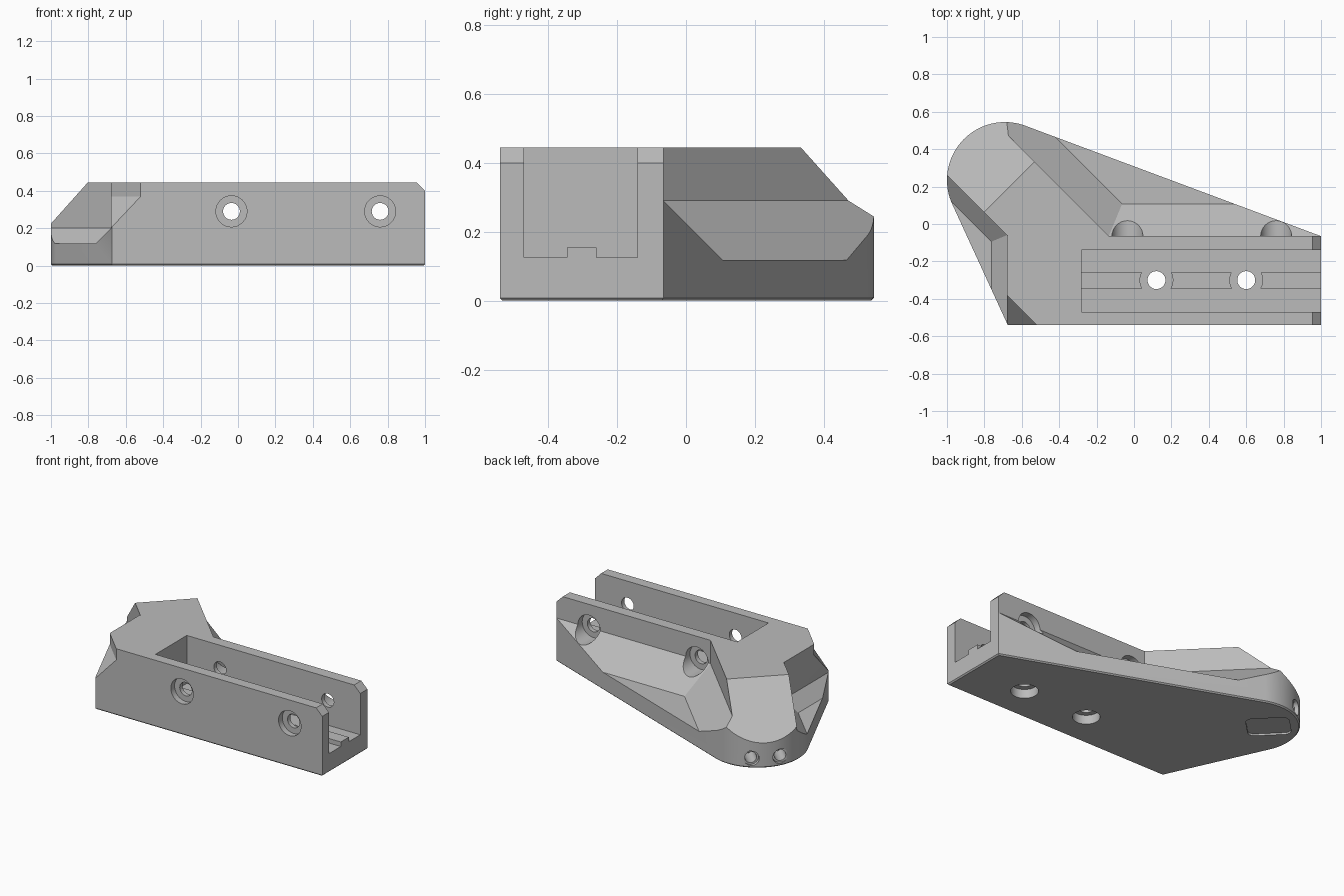
import bpy, bmesh, math
from mathutils import Vector

if "Cube" in bpy.data.objects:
    bpy.data.objects.remove(bpy.data.objects["Cube"], do_unlink=True)

H, R2 = 0.445, math.sqrt(0.5)

grey = bpy.data.materials.new("plain grey")
grey.use_nodes = True
grey.diffuse_color = (0.5, 0.5, 0.5, 1)
grey.node_tree.nodes["Principled BSDF"].inputs["Base Color"].default_value = (0.5, 0.5, 0.5, 1)

# Extrusion frames: (profile u, profile v, depth t) -> world
def along_x(u, v, t): return Vector((t, u, v))
def along_y(u, v, t): return Vector((u, t, v))
def along_z(u, v, t): return Vector((u, v, t))
def along_arm(u, v, t): return Vector(((u - t) * R2, (u + t) * R2, v))
def across_arm(u, v, t): return Vector(((t - u) * R2, (t + u) * R2, v))


def prism(name, pts, frame, a, b, bevel=0):
    """Extrude a profile from depth a to depth b."""
    bm = bmesh.new()
    lo = [bm.verts.new(frame(u, v, a)) for u, v in pts]
    hi = [bm.verts.new(frame(u, v, b)) for u, v in pts]
    bottom = bm.faces.new(lo)
    bm.faces.new(hi)
    for i in range(len(pts)):
        j = (i + 1) % len(pts)
        bm.faces.new((lo[i], lo[j], hi[j], hi[i]))
    bmesh.ops.recalc_face_normals(bm, faces=bm.faces)
    if bevel:
        bmesh.ops.bevel(bm, geom=list(bottom.edges), offset=bevel, segments=1, affect='EDGES')
    mesh = bpy.data.meshes.new(name)
    bm.to_mesh(mesh)
    bm.free()
    mesh.materials.append(grey)
    obj = bpy.data.objects.new(name, mesh)
    bpy.context.collection.objects.link(obj)
    return obj


def circle(u, v, r, n=32, start=0, end=360, closed=True):
    steps = n if closed else n - 1
    angles = [math.radians(start + (end - start) * i / steps) for i in range(n)]
    return [(u + r * math.cos(a), v + r * math.sin(a)) for a in angles]


def rect(u0, u1, v0, v1):
    return [(u0, v0), (u1, v0), (u1, v1), (u0, v1)]


def combine(target, tool, operation='DIFFERENCE'):
    mod = target.modifiers.new("combine", 'BOOLEAN')
    mod.operation, mod.solver, mod.object = operation, 'EXACT', tool
    bpy.context.view_layer.objects.active = target
    bpy.ops.object.modifier_apply(modifier=mod.name)
    bpy.data.objects.remove(tool, do_unlink=True)


# Plan outline: straight front, square end, rounded tip
outline = [(-0.675, -0.54), (1, -0.54), (1, -0.065)]
outline += circle(-0.69, 0.235, 0.31, 40, 69.5, 204.6, closed=False)
body = prism("bracket_body", outline, along_z, 0, H, bevel=0.008)

# Rail with sloped back skirt, diagonal arm with two skirts, left skirt, floor slab
core = prism("rail", [(-0.7, -0.1), (-0.7, 0.6), (-0.065, 0.6), (-0.065, 0.29), (0.325, -0.1)],
             along_x, -0.68, 1.1)
left, right = -0.74 * R2, -0.2 * R2
arm = [(left - 0.3, -0.1), (left, 0.2), (left, 0.6), (right, 0.6), (right, 0.29), (right + 0.39, -0.1)]
combine(core, prism("arm", arm, along_arm, 0, 1.3), 'UNION')
combine(core, prism("skirt", [(-0.98, -0.1), (-0.68, 0.2), (-0.6, 0.2), (-0.6, -0.1)],
                    along_y, -0.7, -0.02), 'UNION')
combine(core, prism("slab", rect(-1.2, 1.2, -0.8, 0.8), along_z, -0.1, 0.118), 'UNION')
combine(body, core, 'INTERSECT')

# Sloped tip, clipped front corner, clipped end
combine(body, prism("tip_cut", [(0.612, H), (1.2, H - 0.588 * 0.79), (1.2, 0.7), (0.612, 0.7)],
                    across_arm, -1.5, 1))
u = -1.06 * R2
combine(body, prism("corner_cut", [(u, 0.6), (u, 0.37), (u - 0.3, -0.08), (u - 0.3, 0.6)],
                    along_arm, -0.5, 0.35))
combine(body, prism("end_cut", [(0.955, H), (1, 0.4), (1.1, 0.3), (1.1, 0.6), (0.955, 0.6)],
                    along_y, -0.7, 0))

# Open channel with a raised key strip
combine(body, prism("channel", rect(-0.47, -0.14, 0.125, 0.6), along_x, -0.28, 1.1))
combine(body, prism("key", rect(-0.345, -0.26, 0.1, 0.155), along_x, -0.3, 1), 'UNION')

# Floor bolts: clearance in the key, through hole, counterbore below
for x in (0.12, 0.6):
    for r, a, b in ((0.088, 0.125, 0.3), (0.048, -0.1, 0.3), (0.083, -0.1, 0.06)):
        combine(body, prism("bolt", circle(x, -0.3, r), along_z, a, b))

# Cross bolts: through hole and counterbores on both walls
for x in (-0.035, 0.76):
    for r, a, b in ((0.045, -0.7, 0.3), (0.083, -0.7, -0.5), (0.083, -0.11, 0.3)):
        combine(body, prism("bolt", circle(x, 0.29, r), along_y, a, b))

# Tip sockets
for s in (-0.412, -0.232):
    for r, a in ((0.036, 0.8), (0.048, 0.935)):
        combine(body, prism("socket", circle(s, 0.065, r, 24), along_arm, a, 1.2))

# Shallow rounded recess underneath the tip
recess = []
for i, (du, dv) in enumerate(((1, 1), (-1, 1), (-1, -1), (1, -1))):
    recess += circle(-0.335 + du * 0.06, 0.775 + dv * 0.09, 0.04, 6, i * 90, i * 90 + 90, closed=False)
combine(body, prism("recess", recess, lambda u, v, t: along_arm(u, t, v), -0.1, 0.012))

# Smooth curved walls, keep edges crisp
bpy.ops.object.select_all(action='DESELECT')
body.select_set(True)
bpy.context.view_layer.objects.active = body
bpy.ops.object.shade_smooth_by_angle(angle=math.radians(25))
